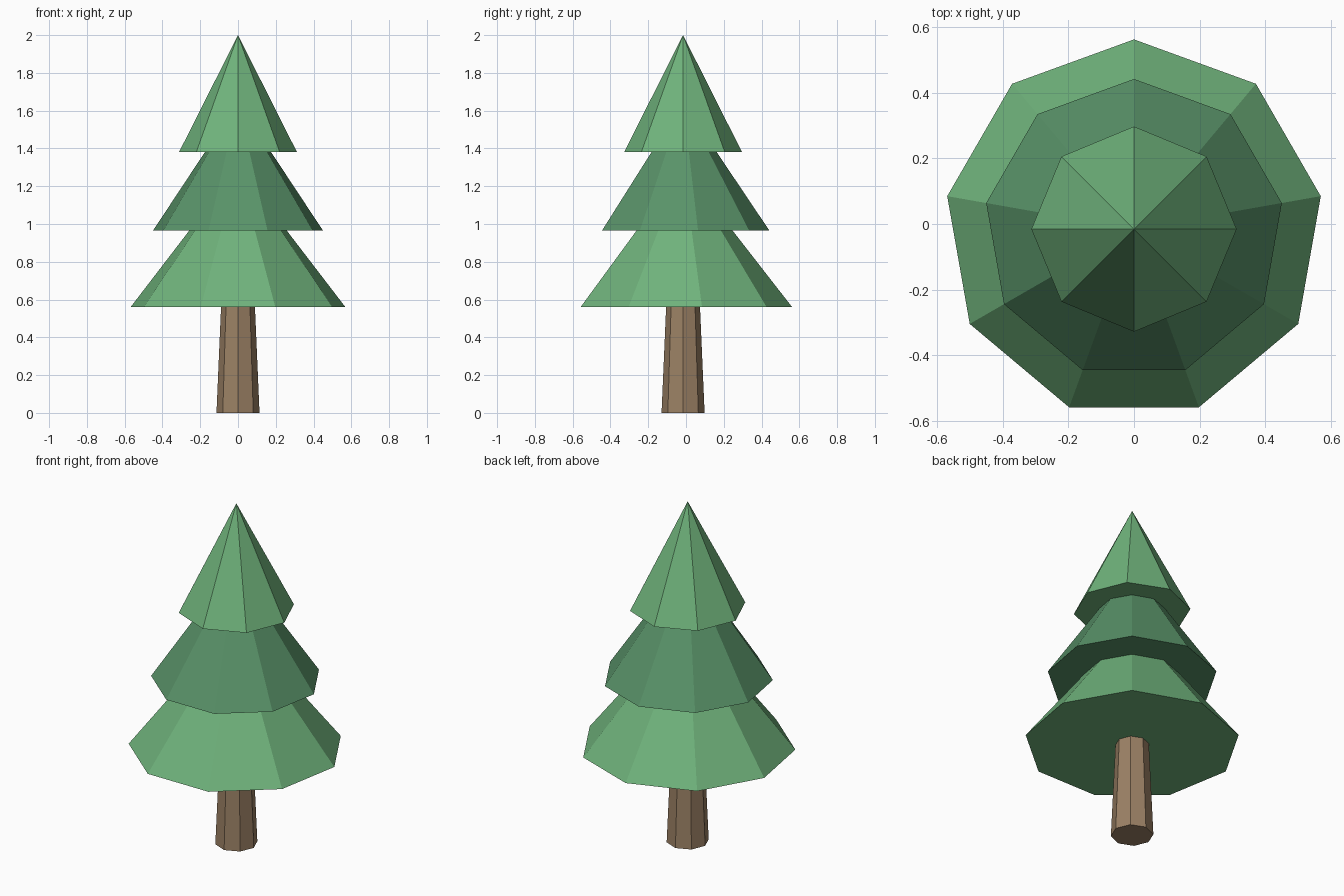
import bpy
from math import radians, sin, cos

if "Cube" in bpy.data.objects:
    bpy.data.objects.remove(bpy.data.objects["Cube"])

CENTER_Y = -0.0155


def material(name, rgb):
    m = bpy.data.materials.new(name)
    m.diffuse_color = (*rgb, 1)
    m.use_nodes = True
    m.node_tree.nodes["Principled BSDF"].inputs["Base Color"].default_value = m.diffuse_color
    return m


def frustum(name, sides, r1, r2, z1, z2, mat, start=90):
    """Flat-sided cone or frustum; the first corner sits at angle start."""
    def ring(r, z):
        angles = [radians(start + 360 * i / sides) for i in range(sides)]
        return [(r * cos(a), CENTER_Y + r * sin(a), z) for a in angles]

    verts = ring(r1, z1)
    faces = [tuple(reversed(range(sides)))]
    if r2:
        verts += ring(r2, z2)
        faces.append(tuple(range(sides, 2 * sides)))
    else:
        verts.append((0, CENTER_Y, z2))
    for i in range(sides):
        j = (i + 1) % sides
        faces.append((i, j, sides + j, sides + i) if r2 else (i, j, sides))
    mesh = bpy.data.meshes.new(name)
    mesh.from_pydata(verts, [], faces)
    mesh.materials.append(mat)
    obj = bpy.data.objects.new(name, mesh)
    bpy.context.collection.objects.link(obj)
    return obj


bark = material("bark", (0.33, 0.22, 0.13))
light_green = material("light_green", (0.16, 0.45, 0.20))
dark_green = material("dark_green", (0.10, 0.29, 0.14))

# Trunk, tapering into the foliage
frustum("trunk", 8, 0.114, 0.088, 0.0, 0.60, bark)

# Foliage tiers, each tucked into the one above
frustum("lower_foliage", 9, 0.5775, 0.196, 0.56, 1.05, light_green)
frustum("middle_foliage", 9, 0.457, 0.118, 0.965, 1.47, dark_green)
frustum("top_foliage", 8, 0.3125, 0, 1.38, 2.0, light_green)
